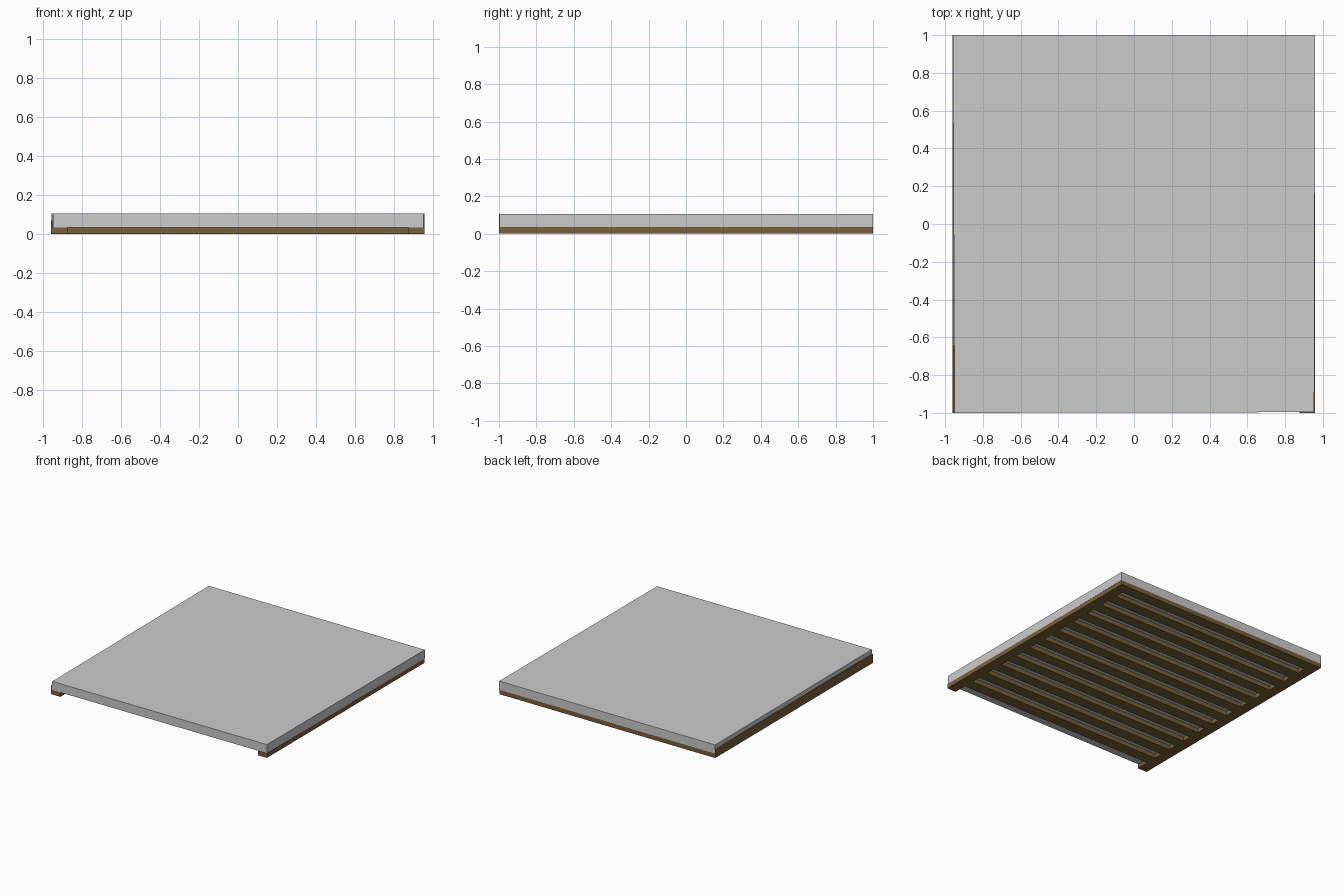
import bpy, bmesh

if "Cube" in bpy.data.objects:
    bpy.data.objects.remove(bpy.data.objects["Cube"])


def material(name, color):
    m = bpy.data.materials.new(name)
    m.diffuse_color = color
    m.use_nodes = True
    m.node_tree.nodes["Principled BSDF"].inputs["Base Color"].default_value = m.diffuse_color
    return m


wood = material("brown_wood", (0.19, 0.115, 0.045, 1))


def prism(name, outline, z0, z1, mat=None):
    """Extrude a flat outline from z0 up to z1."""
    bm = bmesh.new()
    face = bm.faces.new([bm.verts.new((x, y, z0)) for x, y in outline])
    top = bmesh.ops.extrude_face_region(bm, geom=[face])
    verts = [g for g in top["geom"] if isinstance(g, bmesh.types.BMVert)]
    bmesh.ops.translate(bm, verts=verts, vec=(0, 0, z1 - z0))
    bmesh.ops.recalc_face_normals(bm, faces=bm.faces)
    mesh = bpy.data.meshes.new(name)
    bm.to_mesh(mesh)
    bm.free()
    ob = bpy.data.objects.new(name, mesh)
    bpy.context.collection.objects.link(ob)
    if mat:
        mesh.materials.append(mat)
    return ob


def box(name, x0, x1, y0, y1, z0, z1, mat=None):
    return prism(name, [(x0, y0), (x1, y0), (x1, y1), (x0, y1)], z0, z1, mat)


HALF_W, RAIL_W, RAIL_H = 0.957, 0.08, 0.035

# Side rails
box("left_rail", -HALF_W, -HALF_W + RAIL_W, -1, 1, 0, RAIL_H, wood)
box("right_rail", HALF_W - RAIL_W, HALF_W, -1, 1, 0, RAIL_H, wood)

# Cross slats, starting flush with the back edge and leaving the front open
SLAT_W, PITCH = 0.09, 0.164
inner = HALF_W - RAIL_W
slats = box("slats", -inner, inner, 1 - SLAT_W, 1, 0, RAIL_H, wood)
arr = slats.modifiers.new("repeat", "ARRAY")
arr.count = 12
arr.use_relative_offset = False
arr.use_constant_offset = True
arr.constant_offset_displace = (0, -PITCH, 0)

# Thin slab on top, very slightly out of square
prism("top_slab", [(-0.95, -1), (0.954, -0.996), (0.959, 1), (-0.959, 1)],
      RAIL_H, 0.105)

# Low edging strip along the left side
box("left_edging", -0.96, -0.952, -1, 1, 0, 0.07, wood)
